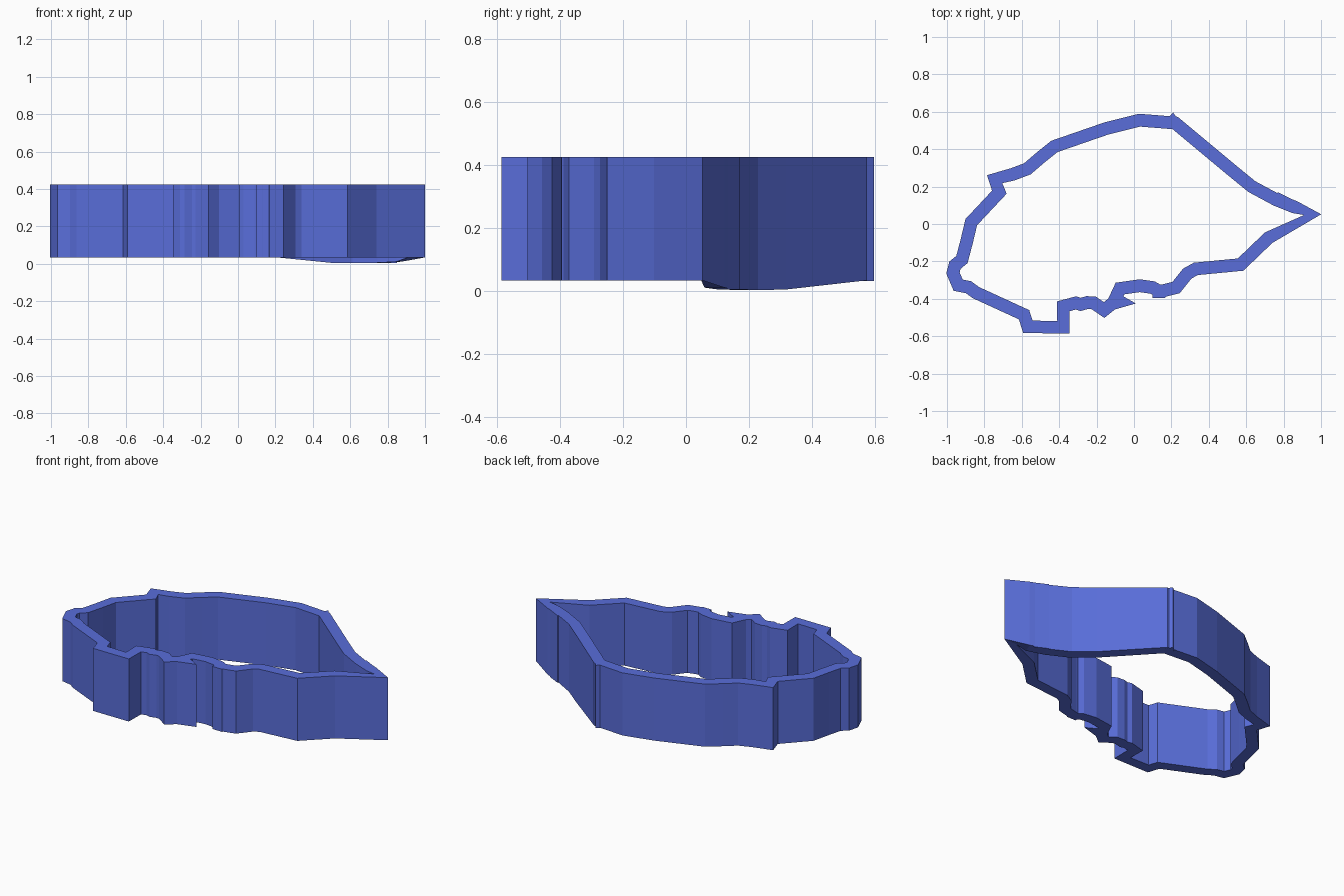
import bpy
import bmesh
from mathutils import Vector

default_cube = bpy.data.objects.get("Cube")
if default_cube:
    bpy.data.objects.remove(default_cube, do_unlink=True)

TOP = .425
BASE = .034
HALF_WIDTH = .034
MITRE_LIMIT = 1.35

# One flat colour for the whole wall
blue = bpy.data.materials.new("soft_blue")
blue.use_nodes = True
blue.diffuse_color = (.10, .155, .70, 1)
blue.node_tree.nodes["Principled BSDF"].inputs["Base Color"].default_value = blue.diffuse_color

# Wall centreline, anticlockwise from the pointed end
centreline = [
    (.955, .05), (.86, .09), (.76, .13), (.63, .2), (.52, .29), (.22, .54),
    (.03, .555), (-.15, .51), (-.425, .415), (-.5, .355), (-.57, .295),
    (-.65, .265), (-.745, .24), (-.72, .17), (-.87, .01), (-.895, -.095),
    (-.92, -.19), (-.957, -.22), (-.968, -.262), (-.94, -.327), (-.885, -.338),
    (-.845, -.367), (-.588, -.485), (-.567, -.55), (-.378, -.552), (-.378, -.44),
    (-.31, -.422), (-.285, -.43), (-.25, -.42), (-.215, -.422), (-.16, -.46),
    (-.11, -.42), (-.075, -.345), (.03, -.33), (.1, -.34), (.135, -.36),
    (.165, -.355), (.225, -.34), (.285, -.265), (.33, -.24), (.57, -.217),
    (.72, -.073),
]

# Height of the lower edge along the sagging stretch of wall
sag = [(.22, BASE), (.52, .005), (.7, .002), (.86, .011), (.93, BASE)]


def lower_edge(point):
    """Height of the wall's lower edge at a plan position."""
    if point.y > 0:
        for (x0, z0), (x1, z1) in zip(sag, sag[1:]):
            if x0 <= point.x <= x1:
                return z0 + (z1 - z0) * (point.x - x0) / (x1 - x0)
    return BASE


def mitre(before, here, after):
    """Sideways offset that keeps the wall's width around a corner."""
    first = (here - before).normalized()
    second = (after - here).normalized()
    normal_a = Vector((first.y, -first.x))
    normal_b = Vector((second.y, -second.x))
    across = (normal_a + normal_b).normalized()
    stretch = min(MITRE_LIMIT, 1 / max(across.dot(normal_a), .1))
    return across * HALF_WIDTH * stretch


def finish(bm, name):
    """Turn a bmesh into a named, coloured object."""
    bmesh.ops.recalc_face_normals(bm, faces=bm.faces)
    mesh = bpy.data.meshes.new(name)
    bm.to_mesh(mesh)
    bm.free()
    mesh.materials.append(blue)
    obj = bpy.data.objects.new(name, mesh)
    bpy.context.collection.objects.link(obj)


def build_wall(name, points):
    """Sweep a rectangular section around a closed plan path."""
    bm = bmesh.new()
    path = [Vector(p) for p in points]
    sections = []
    for i, here in enumerate(path):
        side = mitre(path[i - 1], here, path[(i + 1) % len(path)])
        outer, inner = here + side, here - side
        bottom = lower_edge(here)
        sections.append([
            bm.verts.new((*outer, bottom)), bm.verts.new((*outer, TOP)),
            bm.verts.new((*inner, TOP)), bm.verts.new((*inner, bottom)),
        ])
    for i, section in enumerate(sections):
        previous = sections[i - 1]
        for k in range(4):
            bm.faces.new((previous[k - 1], previous[k], section[k], section[k - 1]))
    finish(bm, name)


def build_barb(name, outline):
    """Upright prism for a small projection on the outside of the wall."""
    bm = bmesh.new()
    bottom = min(lower_edge(Vector(p)) for p in outline)
    base = bm.faces.new([bm.verts.new((x, y, bottom)) for x, y in outline])
    result = bmesh.ops.extrude_face_region(bm, geom=[base], use_keep_orig=True)
    raised = [v for v in result["geom"] if isinstance(v, bmesh.types.BMVert)]
    bmesh.ops.translate(bm, verts=raised, vec=(0, 0, TOP - bottom))
    finish(bm, name)


build_wall("outline_wall", centreline)

# Small projections where the wall juts out
build_barb("front_spike", [(-.13, -.465), (.01, -.425), (-.06, -.385), (-.1, -.4)])
build_barb("front_step", [(.1, -.35), (.1, -.395), (.165, -.395), (.19, -.37)])
build_barb("back_corner", [(.24, .55), (.21, .595), (.18, .565), (.21, .54)])
build_barb("point_shoulder", [(.75, .15), (.77, .17), (.85, .13), (.78, .14)])
